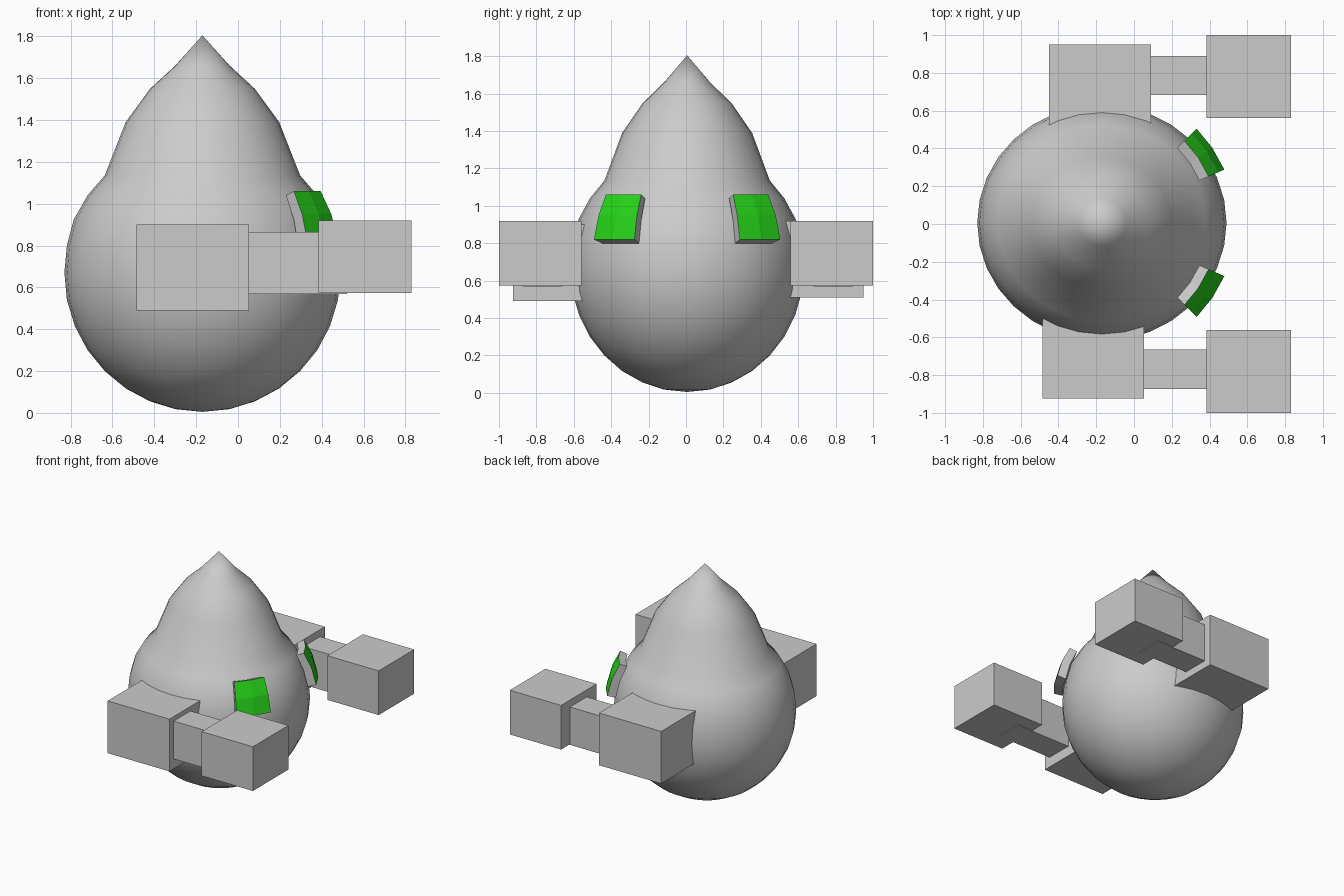
import bpy, bmesh
from math import sin, cos, pi, radians

if "Cube" in bpy.data.objects:
    bpy.data.objects.remove(bpy.data.objects["Cube"])

CX, CY = -0.17, 0.006


def finish(name, bm):
    bmesh.ops.recalc_face_normals(bm, faces=bm.faces[:])
    me = bpy.data.meshes.new(name)
    bm.to_mesh(me)
    bm.free()
    ob = bpy.data.objects.new(name, me)
    bpy.context.collection.objects.link(ob)
    return ob


def box(name, lo, hi):
    bm = bmesh.new()
    bmesh.ops.create_cube(bm, size=1)
    for v in bm.verts:
        v.co = [l + (c + 0.5) * (h - l) for c, l, h in zip(v.co, lo, hi)]
    return finish(name, bm)


# Body: round below, drawn up to a point on top, slightly narrower in y
profile = [(0, 0.005), (0.13, 0.018), (0.25, 0.055), (0.367, 0.117), (0.467, 0.2),
           (0.549, 0.3), (0.61, 0.415), (0.648, 0.54), (0.66, 0.67), (0.648, 0.80),
           (0.615, 0.925), (0.549, 1.04), (0.467, 1.135), (0.367, 1.39),
           (0.25, 1.55), (0.13, 1.66), (0, 1.805)]
N = 32
bm = bmesh.new()
rings = [[bm.verts.new((CX + r * cos(2 * pi * i / N), CY + 0.947 * r * sin(2 * pi * i / N), z))
          for i in range(N)] for r, z in profile]
for a, b in zip(rings, rings[1:]):
    for i in range(N):
        j = (i + 1) % N
        bm.faces.new((a[i], a[j], b[j], b[i]))
bmesh.ops.remove_doubles(bm, verts=bm.verts[:], dist=0.0005)
body = finish("body", bm)
body.data.shade_smooth()

# Eyes: curved plates with a green outer face
green = bpy.data.materials.new("eye_green")
green.diffuse_color = (0.02, 0.65, 0.01, 1)
green.use_nodes = True
green.node_tree.nodes["Principled BSDF"].inputs["Base Color"].default_value = green.diffuse_color
inner = [(0.645, 0.80), (0.615, 0.925), (0.563, 1.04)]
outer = [(0.707, 0.82), (0.672, 0.95), (0.616, 1.06)]
for side, label in ((1, "left"), (-1, "right")):
    bm = bmesh.new()

    def sheet(prof):
        return [[bm.verts.new((CX + r * cos(radians(a)), CY + side * r * sin(radians(a)), z))
                 for a in (23.5, 34.2, 44.8)] for r, z in prof]

    gi, go = sheet(inner), sheet(outer)
    for i in range(2):
        for j in range(2):
            for g, m in ((gi, 0), (go, 1)):
                f = bm.faces.new((g[i][j], g[i][j + 1], g[i + 1][j + 1], g[i + 1][j]))
                f.material_index = m
    rim = [(0, 0), (0, 1), (0, 2), (1, 2), (2, 2), (2, 1), (2, 0), (1, 0)]
    for k, (a, b) in enumerate(rim):
        c, d = rim[(k + 1) % 8]
        bm.faces.new((gi[a][b], gi[c][d], go[c][d], go[a][b]))
    eye = finish(label + "_eye", bm)
    eye.data.materials.append(None)
    eye.data.materials.append(green)

# Arms: shoulder block, thin forearm, fist; left one sits slightly offset
box("right_upper_arm", (-0.485, -0.925, 0.49), (0.052, -0.48, 0.90))
box("left_upper_arm", (-0.45, 0.51, 0.51), (0.09, 0.95, 0.92))
box("right_forearm", (-0.02, -0.873, 0.568), (0.52, -0.665, 0.865))
box("left_forearm", (-0.02, 0.682, 0.568), (0.52, 0.89, 0.865))
for side, label in ((1, "left"), (-1, "right")):
    y0, y1 = sorted((side * 0.56, side * 1.0))
    box(label + "_fist", (0.385, y0, 0.573), (0.83, y1, 0.92))
